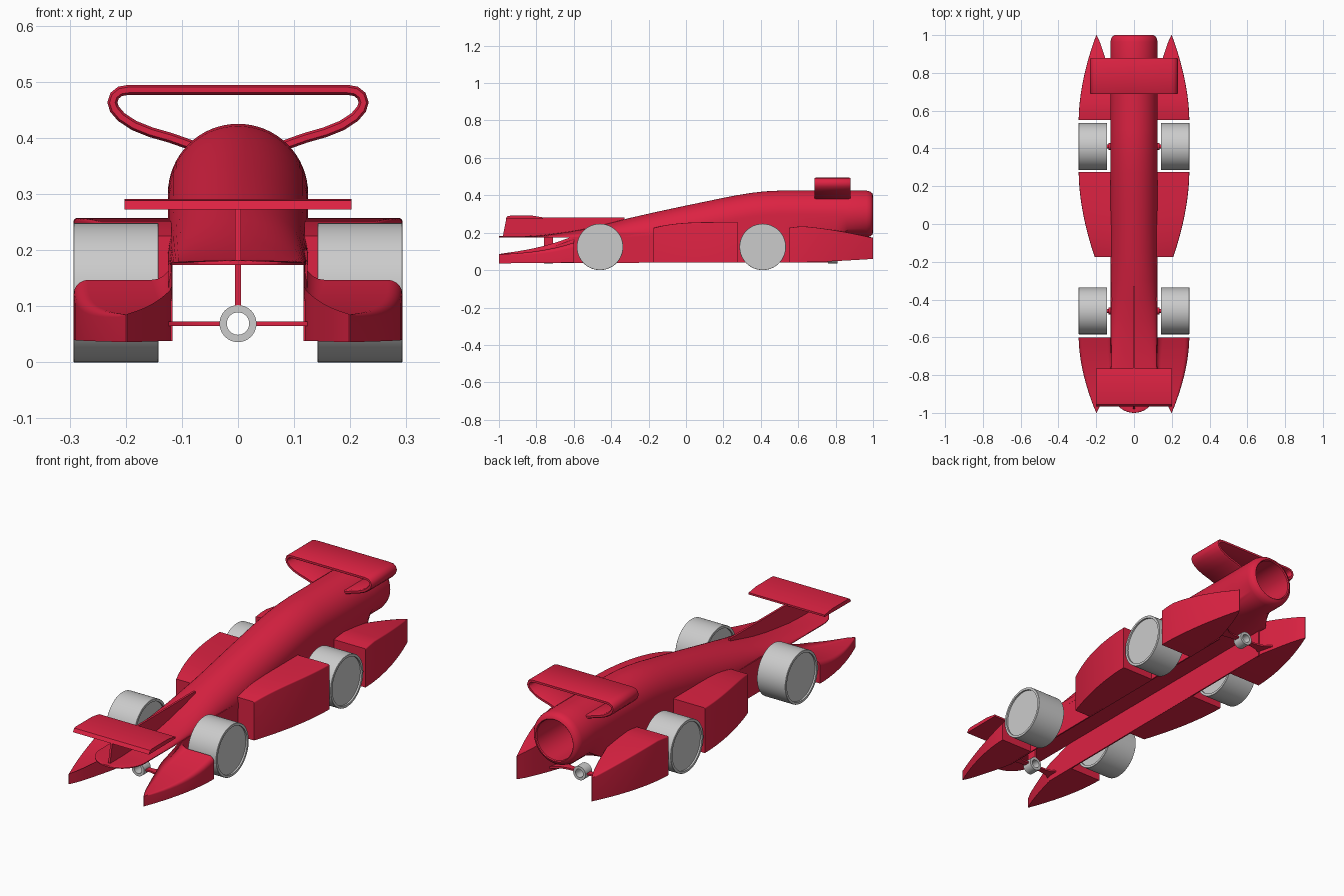
import bpy, bmesh
from math import sin, cos, pi, sqrt

if "Cube" in bpy.data.objects:
    bpy.data.objects.remove(bpy.data.objects["Cube"])

red = bpy.data.materials.new("red_paint")
red.diffuse_color = (0.72, 0.016, 0.055, 1)
red.use_nodes = True
red.node_tree.nodes["Principled BSDF"].inputs["Base Color"].default_value = red.diffuse_color


def finish(name, bm, mat=red, angle=35):
    bmesh.ops.remove_doubles(bm, verts=bm.verts, dist=0.0002)
    bmesh.ops.recalc_face_normals(bm, faces=bm.faces)
    me = bpy.data.meshes.new(name)
    bm.to_mesh(me)
    bm.free()
    ob = bpy.data.objects.new(name, me)
    bpy.context.collection.objects.link(ob)
    if mat:
        me.materials.append(mat)
    bpy.ops.object.select_all(action='DESELECT')
    ob.select_set(True)
    bpy.context.view_layer.objects.active = ob
    bpy.ops.object.shade_smooth_by_angle(angle=angle * pi / 180)
    return ob


def loft(name, rings, mat=red, caps=True, wrap=False):
    """Bridge equal-length rings of points."""
    bm = bmesh.new()
    vs = [[bm.verts.new(p) for p in r] for r in rings]
    n = len(vs[0])
    for i in range(len(vs) if wrap else len(vs) - 1):
        a, b = vs[i], vs[(i + 1) % len(vs)]
        for j in range(n):
            bm.faces.new((a[j], a[(j + 1) % n], b[(j + 1) % n], b[j]))
    if caps and not wrap:
        bm.faces.new(vs[0])
        bm.faces.new(vs[-1])
    return finish(name, bm, mat)


def lathe_x(name, profile, y, z, side, mat=red, n=64):
    rings = [[(side * x, y + r * cos(2 * pi * k / n), z + r * sin(2 * pi * k / n))
              for k in range(n)] for x, r in profile]
    return loft(name, rings, mat)


def plate(name, pts, x0, x1):
    """Side-view outline (y, z) extruded from x0 to x1."""
    return loft(name, [[(x, y, z) for y, z in pts] for x in (x0, x1)])


# Body: arched sections with a flat floor, turning round at the tail,
# then folding inward to form the gas chamber
def body_ring(y, w, b, t, k=0.0, n=64):
    arch = min(w, t - b - 0.004)
    zc = t - arch
    pts = []
    for i in range(n):
        c, s = cos(2 * pi * i / n), sin(2 * pi * i / n)
        if s >= 0:
            pts.append((w * c, y, zc + arch * s))
        else:
            m = max(abs(c), abs(s))
            f = k + (1 - k) / m
            pts.append((w * c * f, y, zc + (zc - b) * s * f))
    return pts


rings = [body_ring(-0.875 - 0.125 * cos(a), max(0.12 * sin(a), 0.004), 0.173, 0.182)
         for a in [pi / 2 * i / 10 for i in range(11)]]
for y, w, t in [(-0.78, .12, .186), (-0.68, .12, .198), (-0.6, .121, .209), (-0.5, .122, .228),
                (-0.4, .123, .253), (-0.3, .124, .279), (-0.15, .125, .313), (0, .125, .345),
                (0.15, .125, .376), (0.27, .125, .4), (0.35, .125, .413), (0.42, .125, .421),
                (0.5, .125, .425), (0.8, .125, .425)]:
    rings.append(body_ring(y, w, 0.173, t))
for y, r in [(0.86, .125), (0.965, .125), (0.985, .12), (0.996, .111), (1, .1),
             (0.996, .096), (0.55, .096)]:
    rings.append(body_ring(y, r, 0.3 - r, 0.3 + r + 1e-4, 1))
loft("body", rings)


# Pods: lofted along y from (y, inner x, outer x, bottom z, top z, corner r, root fillet)
def pod(name, rows, s):
    out = []
    for y, xi, xo, zb, zt, r, f in rows:
        r = min(r, (xo - xi) * 0.4)
        f = min(f, (xo - xi) * 0.4)
        p = [(xi, zb), (xo, zb)]
        p += [(xo - r + r * cos(a), zt - r + r * sin(a)) for a in [pi / 2 * i / 5 for i in range(6)]]
        p += [(xi + f - f * sin(a), zt + f - f * cos(a)) for a in [pi / 2 * i / 5 for i in range(6)]]
        out.append([(s * x, y, z) for x, z in p])
    return loft(name, out)


def bow(t, a=0.2, b=0.293):
    """Outer plan curve, t = 0 at the tip."""
    return a + (b - a) * (1 - (1 - t) ** 1.8)


def steps(n):
    return [i / n for i in range(n + 1)]


front, rear, mid = [], [], []
for t in steps(12):
    y = -1 + 0.4 * t
    xi = max(0.118, 0.198 - 0.08 * (t / 0.62) ** 0.8)
    front.append((y, xi, bow(t), 0.036 + 0.004 * t, 0.085 + 0.015 * t + 0.047 * t ** 2.5,
                  0.004 + 0.022 * t, 0.002 + 0.034 * t))
    y = 1 - 0.45 * t
    xi = max(0.118, 0.198 - 0.08 * (t / 0.55) ** 0.8)
    top = 0.172 + 0.066 * (1 - (1 - t) ** 1.6) - 0.012 * max(0, t - 0.85) / 0.15
    rear.append((y, xi, bow(t), 0.04 + 0.02 * (1 - t) ** 1.5, top, 0.006, 0.001))
    mid.append((-0.175 + 0.45 * t, 0.118, bow(t, 0.208), 0.04,
                0.225 + 0.032 * (1 - (1 - t) ** 4), 0.006, 0.001))

wheel = [(.15, 0.001), (.15, .112), (.142, .112), (.142, .123), (.143, .124),
         (.292, .124), (.293, .123), (.293, .112), (.285, .112), (.285, 0.001)]
for s, side in ((1, "right"), (-1, "left")):
    pod("front_pod_" + side, front, s)
    pod("side_pod_" + side, mid, s)
    pod("rear_pod_" + side, rear, s)
    # Thin skirt forming the wall of the floor tunnel
    plate("skirt_" + side, [(-.75, .038), (.76, .042), (.76, .2), (-.4, .2), (-.5, .178),
                            (-.6, .177), (-.66, .145), (-.75, .11)], s * .117, s * .1235)
    for y, end in ((-0.46, "front"), (0.41, "rear")):
        lathe_x(f"{end}_wheel_{side}", wheel, y, 0.124, s, None)
        lathe_x(f"{end}_axle_stub_{side}", [(.118, .018), (.134, .018), (.134, .01), (.152, .01)],
                y, 0.124, s)

# Tether line guides: grey ring with flared flat arms
for y, end in ((-0.735, "front"), (0.785, "rear")):
    prof = [(.02, -.025), (.033, -.025), (.033, .025), (.02, .025)]
    loft(end + "_guide_ring", [[(r * cos(2 * pi * k / 32), y + d, 0.069 + r * sin(2 * pi * k / 32))
                                for r, d in prof] for k in range(32)], None, wrap=True)
    for s, side in ((1, "right"), (-1, "left")):
        loft(f"{end}_guide_arm_{side}",
             [[(s * x, y + a * h, 0.069 + b * 0.004) for a, b in ((-1, -1), (1, -1), (1, 1), (-1, 1))]
              for x, h in ((.027, .014), (.06, .014), (.1, .022), (.14, .05))])
plate("front_guide_strut", [(-.76, .1), (-.71, .1), (-.71, .178), (-.76, .178)], -.005, .005)

# Front wing and the fin that carries it
plate("nose_fin", [(-.98, .176), (-.5, .176), (-.33, .25), (-.33, .282), (-.96, .28)], -.005, .005)
plate("front_wing", [(-.965, .272), (-.955, .288), (-.94, .291), (-.82, .291), (-.765, .282),
                     (-.765, .273)], -.202, .202)

# Rear wing: flat top curling round into two supports on the body
half = [(.195, .4855), (.21, .483), (.22, .475), (.224, .463), (.22, .451), (.208, .437),
        (.185, .422), (.155, .41), (.12, .4), (.075, .384)]
path = [(-x, z) for x, z in reversed(half)] + half
ribs = []
m = len(path)
for i, (x, z) in enumerate(path):
    ax, az = path[max(i - 1, 0)]
    bx, bz = path[min(i + 1, m - 1)]
    d = sqrt((bx - ax) ** 2 + (bz - az) ** 2)
    nx, nz = -(bz - az) / d, (bx - ax) / d
    sec = [(.687, -.005), (.687, .005), (.693, .009), (.872, .009), (.88, .005),
           (.88, -.005), (.872, -.009), (.693, -.009)]
    ribs.append([(x + nx * h, y, z + nz * h) for y, h in sec])
loft("rear_wing", ribs)
